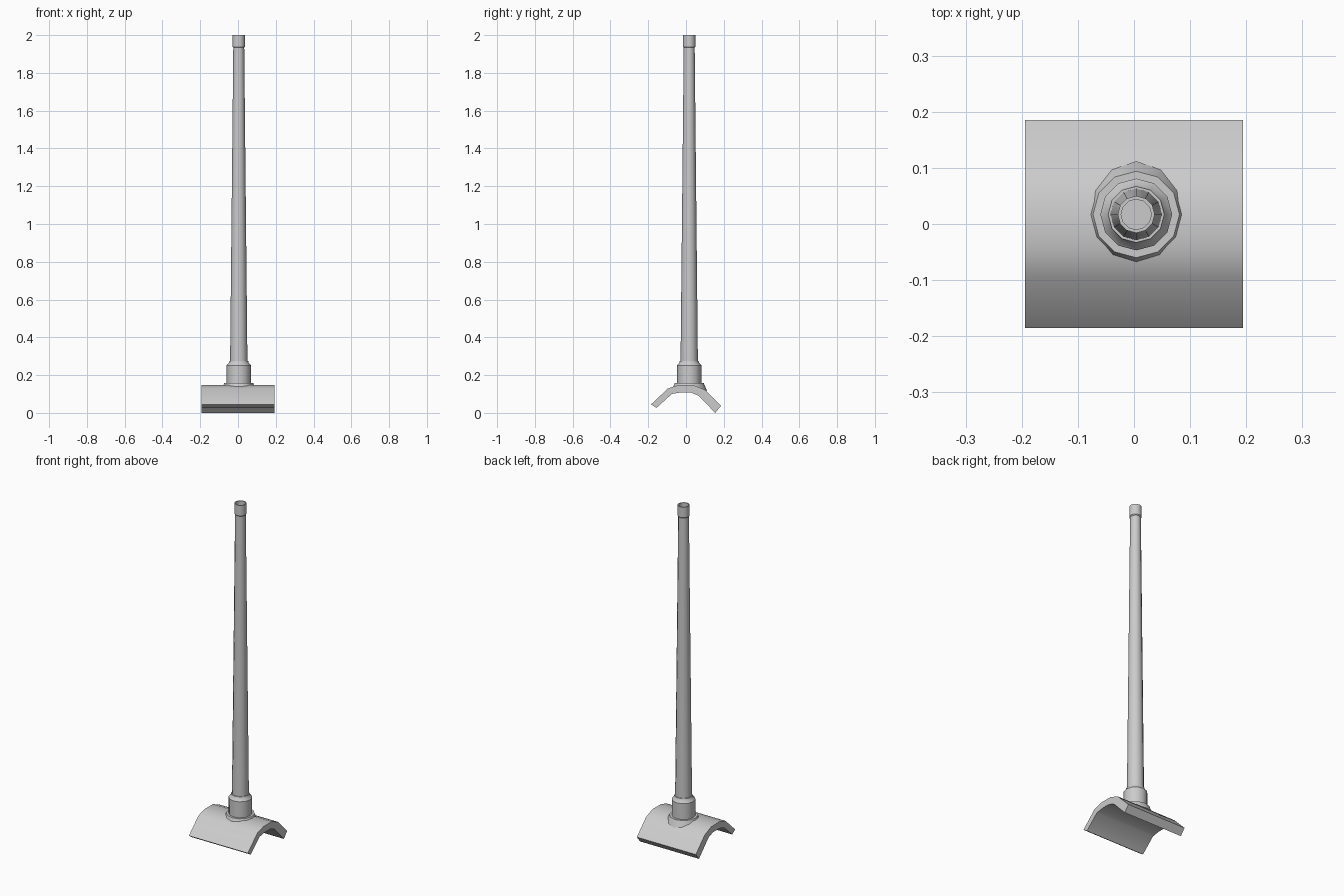
import bpy, bmesh, math

SIDES = 12
AXIS_X, AXIS_Y = 0.004, 0.017

cube = bpy.data.objects.get("Cube")
if cube:
    bpy.data.objects.remove(cube)

grey = bpy.data.materials.new("plain grey")
grey.use_nodes = True
grey.diffuse_color = (0.6, 0.6, 0.6, 1)
grey.node_tree.nodes["Principled BSDF"].inputs["Base Color"].default_value = (0.6, 0.6, 0.6, 1)


def finish(name, bm, angle=35):
    bmesh.ops.recalc_face_normals(bm, faces=bm.faces)
    mesh = bpy.data.meshes.new(name)
    bm.to_mesh(mesh)
    bm.free()
    mesh.materials.append(grey)
    obj = bpy.data.objects.new(name, mesh)
    bpy.context.collection.objects.link(obj)
    bpy.ops.object.select_all(action='DESELECT')
    obj.select_set(True)
    bpy.context.view_layer.objects.active = obj
    bpy.ops.object.shade_smooth_by_angle(angle=math.radians(angle))
    return obj


def lathe(name, profile, reach=0.0):
    """Stack rings of (radius, z) around the pole axis and close both ends.
    reach stretches the back of the lowest ring outwards and down."""
    bm = bmesh.new()
    rings = []
    for level, (r, z) in enumerate(profile):
        ring = []
        for i in range(SIDES):
            a = math.pi / 2 + math.tau * i / SIDES
            back = max(0, math.sin(a)) ** 4 * reach if level == 0 else 0
            ring.append(bm.verts.new((AXIS_X + r * math.cos(a),
                                      AXIS_Y + r * math.sin(a) + back * 0.5, z - back)))
        rings.append(ring)
    for low, high in zip(rings, rings[1:]):
        for i in range(SIDES):
            j = (i + 1) % SIDES
            bm.faces.new((low[i], low[j], high[j], high[i]))
    bm.faces.new(rings[0])
    bm.faces.new(rings[-1])
    return finish(name, bm)


# Curved saddle plate, extruded sideways
outer = [(-0.185, 0.045), (-0.095, 0.13), (-0.04, 0.147), (0.04, 0.147), (0.1, 0.122), (0.185, 0.037)]
inner = [(-0.157, 0.026), (-0.075, 0.1), (-0.03, 0.108), (0.025, 0.108), (0.065, 0.092), (0.155, 0)]
bm = bmesh.new()
strips = [[[bm.verts.new((x, y, z)) for y, z in line] for x in (-0.194, 0.194)]
          for line in (outer, inner)]
(out_l, out_r), (in_l, in_r) = strips
for a, b in ((out_l, out_r), (in_l, in_r), (out_l, in_l), (out_r, in_r)):
    for i in range(len(outer) - 1):
        bm.faces.new((a[i], a[i + 1], b[i + 1], b[i]))
for i in (0, -1):
    bm.faces.new((out_l[i], out_r[i], in_r[i], in_l[i]))
finish("saddle_plate", bm, 50)

# Flared foot that meets the saddle
lathe("flange", [(0.087, 0.132), (0.077, 0.157)], reach=0.016)

# Socket that holds the pole
lathe("collar", [(0.064, 0.14), (0.064, 0.252), (0.052, 0.265), (0.05, 0.275)])

# Long tapering pole
lathe("pole", [(0.046, 0.26), (0.029, 1.936)])

# Hollow end cap
lathe("end_cap", [(0.028, 1.932), (0.033, 1.938), (0.033, 2.0), (0.027, 2.0), (0.027, 1.95)])
